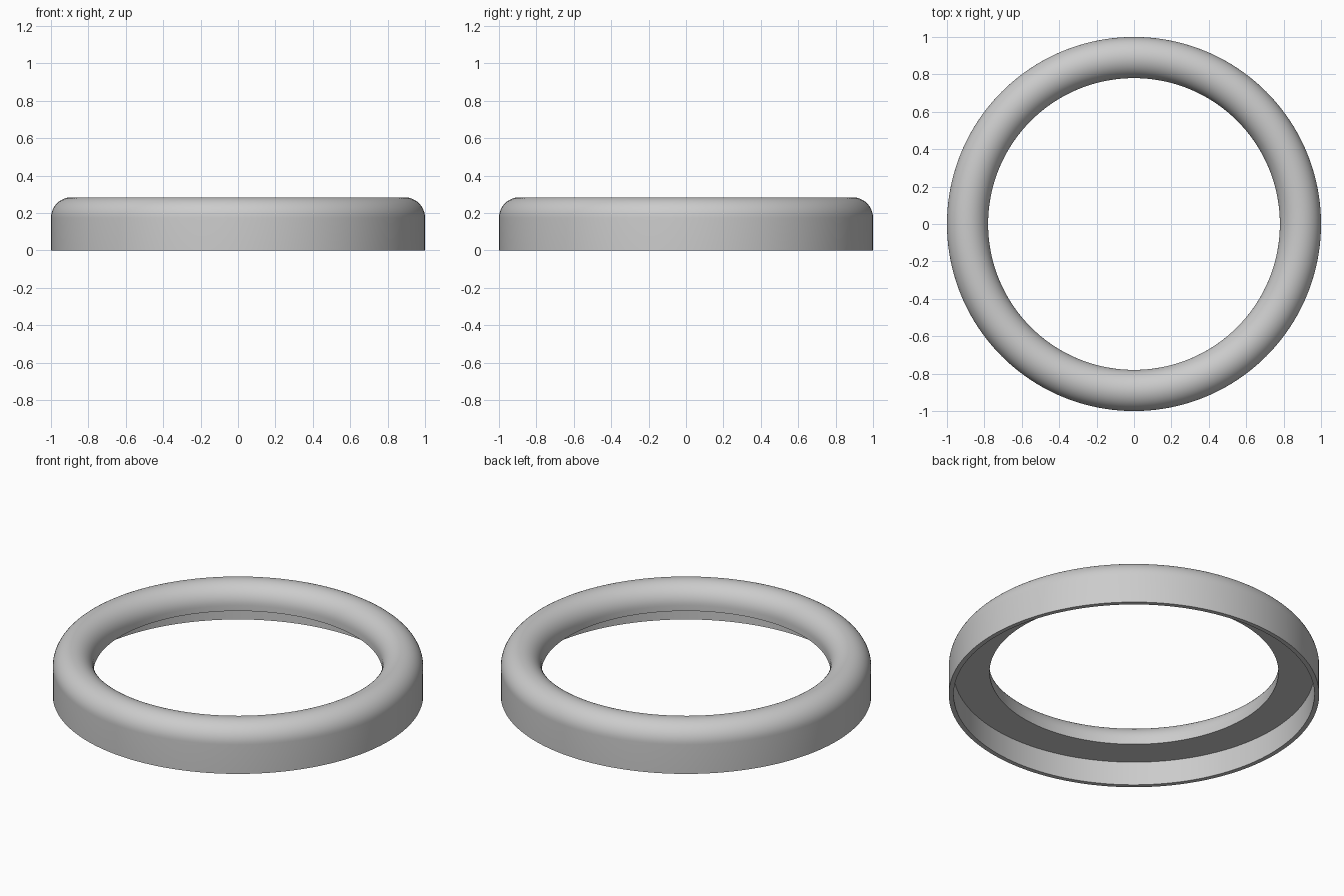
import bpy, bmesh, math

cube = bpy.data.objects.get("Cube")
if cube:
    bpy.data.objects.remove(cube, do_unlink=True)

SEGMENTS = 160
OUTER, INNER = 1.0, 0.78          # rim radii
LIP = 0.974                       # inside radius of the skirt
HEIGHT, UNDERSIDE = 0.284, 0.141
ROUND = (OUTER - INNER) / 2       # radius of the rounded top
ARC_STEPS = 24

# Single grey material
grey = bpy.data.materials.new("light grey")
grey.use_nodes = True
colour = (0.6, 0.6, 0.6, 1)
grey.diffuse_color = colour
grey.node_tree.nodes["Principled BSDF"].inputs["Base Color"].default_value = colour

# Cross-section: half-round top, flat underside, thin skirt on the outside
profile = [(INNER, UNDERSIDE), (LIP, UNDERSIDE), (LIP, 0), (OUTER, 0)]
for i in range(ARC_STEPS + 1):
    a = math.pi * i / ARC_STEPS
    profile.append((INNER + ROUND + ROUND * math.cos(a),
                    HEIGHT - ROUND + ROUND * math.sin(a)))

# Revolve the cross-section into a ring
bm = bmesh.new()
verts = [bm.verts.new((r, 0, z)) for r, z in profile]
edges = [bm.edges.new((v, verts[i - 1])) for i, v in enumerate(verts)]
bmesh.ops.spin(bm, geom=verts + edges, cent=(0, 0, 0), axis=(0, 0, 1),
               angle=math.tau, steps=SEGMENTS, use_merge=True)
bmesh.ops.remove_doubles(bm, verts=bm.verts[:], dist=0.0001)
bmesh.ops.recalc_face_normals(bm, faces=bm.faces[:])
mesh = bpy.data.meshes.new("ring_cap")
bm.to_mesh(mesh)
bm.free()
mesh.materials.append(grey)

ring = bpy.data.objects.new("ring_cap", mesh)
bpy.context.collection.objects.link(ring)
bpy.ops.object.select_all(action='DESELECT')
ring.select_set(True)
bpy.context.view_layer.objects.active = ring
bpy.ops.object.shade_smooth_by_angle(angle=math.radians(30))
